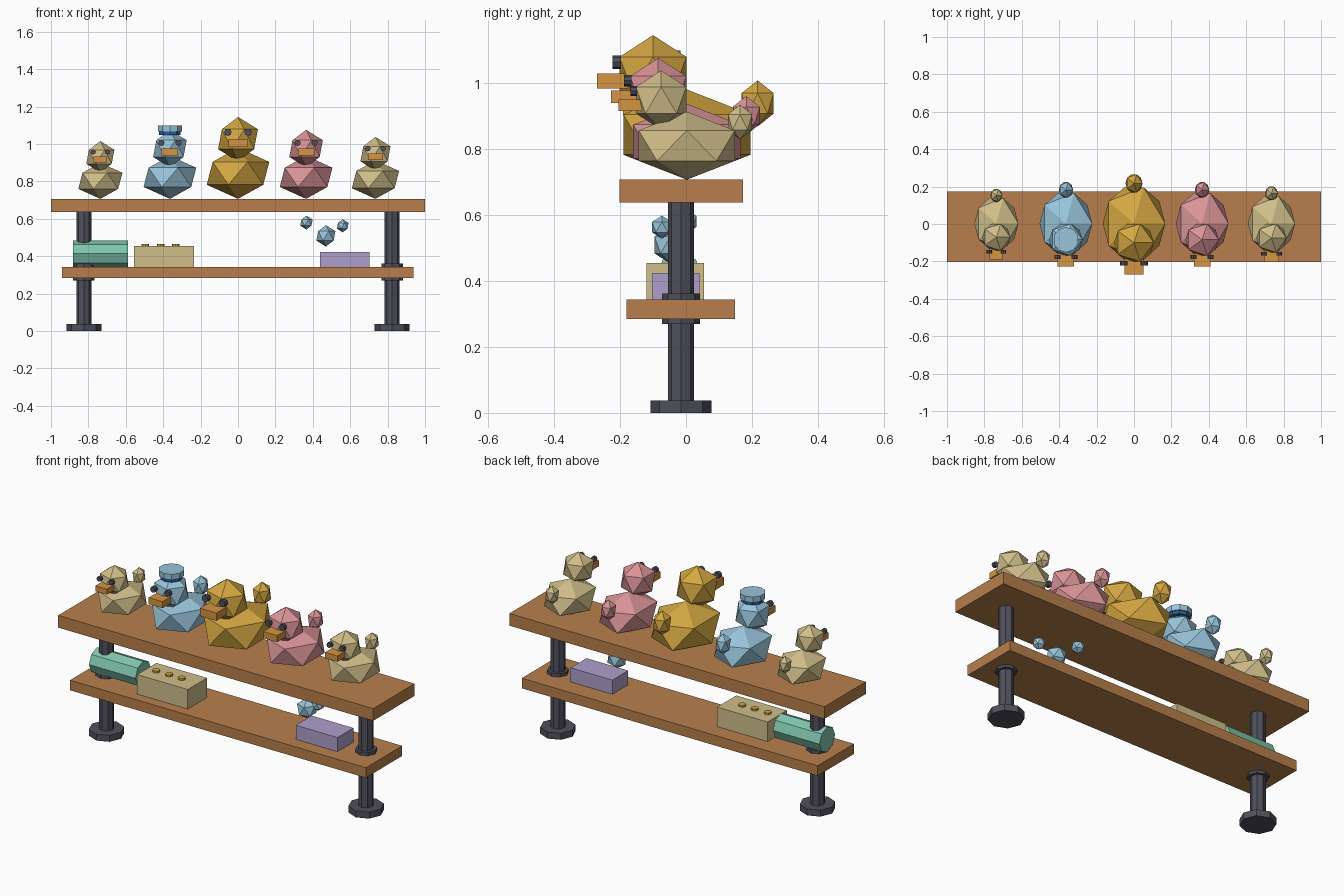
import bpy, math

if "Cube" in bpy.data.objects:
    bpy.data.objects.remove(bpy.data.objects["Cube"])


def mat(name, r, g, b):
    m = bpy.data.materials.new(name)
    lin = [((c / 255 + 0.055) / 1.055) ** 2.4 for c in (r, g, b)]
    m.diffuse_color = (*lin, 1)
    m.use_nodes = True
    m.node_tree.nodes["Principled BSDF"].inputs["Base Color"].default_value = m.diffuse_color
    return m


WOOD = mat("wood", 184, 127, 76)
METAL = mat("dark metal", 80, 80, 92)
GOLD = mat("gold", 212, 167, 66)
CREAM = mat("cream", 208, 190, 138)
BLUE = mat("light blue", 152, 196, 218)
PINK = mat("pink", 218, 148, 152)
ORANGE = mat("orange", 214, 148, 68)
GREEN = mat("mint green", 128, 198, 174)
PURPLE = mat("lilac", 174, 160, 204)
NAVY = mat("navy", 46, 94, 160)


def finish(name, m):
    ob = bpy.context.object
    ob.name = name
    ob.data.materials.append(m)
    return ob


def box(name, m, x0, x1, y0, y1, z0, z1):
    bpy.ops.mesh.primitive_cube_add(size=1, location=((x0 + x1) / 2, (y0 + y1) / 2, (z0 + z1) / 2))
    ob = finish(name, m)
    ob.scale = (x1 - x0, y1 - y0, z1 - z0)
    return ob


def blob(name, m, loc, scale):
    bpy.ops.mesh.primitive_ico_sphere_add(subdivisions=1, radius=1, location=loc)
    ob = finish(name, m)
    ob.scale = scale
    return ob


def cyl(name, m, loc, r, depth, sides=8, rot=(0, 0, 0)):
    bpy.ops.mesh.primitive_cylinder_add(vertices=sides, radius=r, depth=depth, location=loc, rotation=rot)
    return finish(name, m)


# Shelves
TOP = 0.707
box("top_shelf", WOOD, -1, 1, -0.202, 0.173, 0.637, TOP)
box("lower_shelf", WOOD, -0.94, 0.938, -0.18, 0.149, 0.285, 0.343)

# Posts with feet and collars
for side, x in (("left", -0.824), ("right", 0.824)):
    cyl(side + "_post", METAL, (x, -0.015, 0.325), 0.04, 0.63)
    cyl(side + "_foot", METAL, (x, -0.015, 0.0185), 0.093, 0.037)
    cyl(side + "_collar", METAL, (x, -0.015, 0.316), 0.057, 0.092)


# Toy birds on the top shelf, one design at several sizes
def bird(label, m, x, s):
    def at(dx, y, z):
        return (x + dx * s, y * s, TOP + z * s)

    def sc(*v):
        return [c * s for c in v]

    blob(label + "_body", m, at(0, 0.003, 0.1365), sc(0.187, 0.227, 0.1365))
    blob(label + "_head", m, at(0, -0.1, 0.319), sc(0.119, 0.119, 0.119))
    blob(label + "_tail", m, at(0, 0.217, 0.231), sc(0.051, 0.057, 0.07))
    a, b = at(-0.052, -0.27, 0.276), at(0.052, -0.16, 0.321)
    box(label + "_beak", ORANGE, a[0], b[0], a[1], b[1], a[2], b[2])
    for side in (-1, 1):
        cyl(label + "_eye", METAL, at(side * 0.054, -0.21, 0.356), 0.02 * s, 0.026 * s, 8,
            (math.pi / 2, 0, 0))


bird("small_left_bird", CREAM, -0.736, 0.705)
bird("blue_bird", BLUE, -0.364, 0.842)
bird("big_bird", GOLD, 0, 1)
bird("pink_bird", PINK, 0.364, 0.842)
bird("small_right_bird", CREAM, 0.735, 0.755)

# Cap on the blue bird
cyl("cap_band", NAVY, (-0.364, -0.084, 1.062), 0.06, 0.026, 10)
cyl("cap_top", BLUE, (-0.364, -0.084, 1.083), 0.068, 0.032, 10)

# Things on the lower shelf
cyl("rolled_towel", GREEN, (-0.735, -0.02, 0.414), 0.071, 0.295, 8, (0, math.pi / 2, 0))
box("cream_box", CREAM, -0.556, -0.235, -0.12, 0.054, 0.343, 0.455)
for x in (-0.495, -0.414, -0.334):
    cyl("box_knob", GOLD, (x, -0.033, 0.457), 0.02, 0.018)
box("lilac_box", PURPLE, 0.439, 0.704, -0.103, 0.041, 0.343, 0.424)

# Droplets under the top shelf
for x, y, z, r in ((0.366, 0, 0.58, 0.037), (0.47, -0.047, 0.509, 0.057), (0.56, -0.073, 0.563, 0.035)):
    blob("droplet", BLUE, (x, y, z), (r, r, r))
